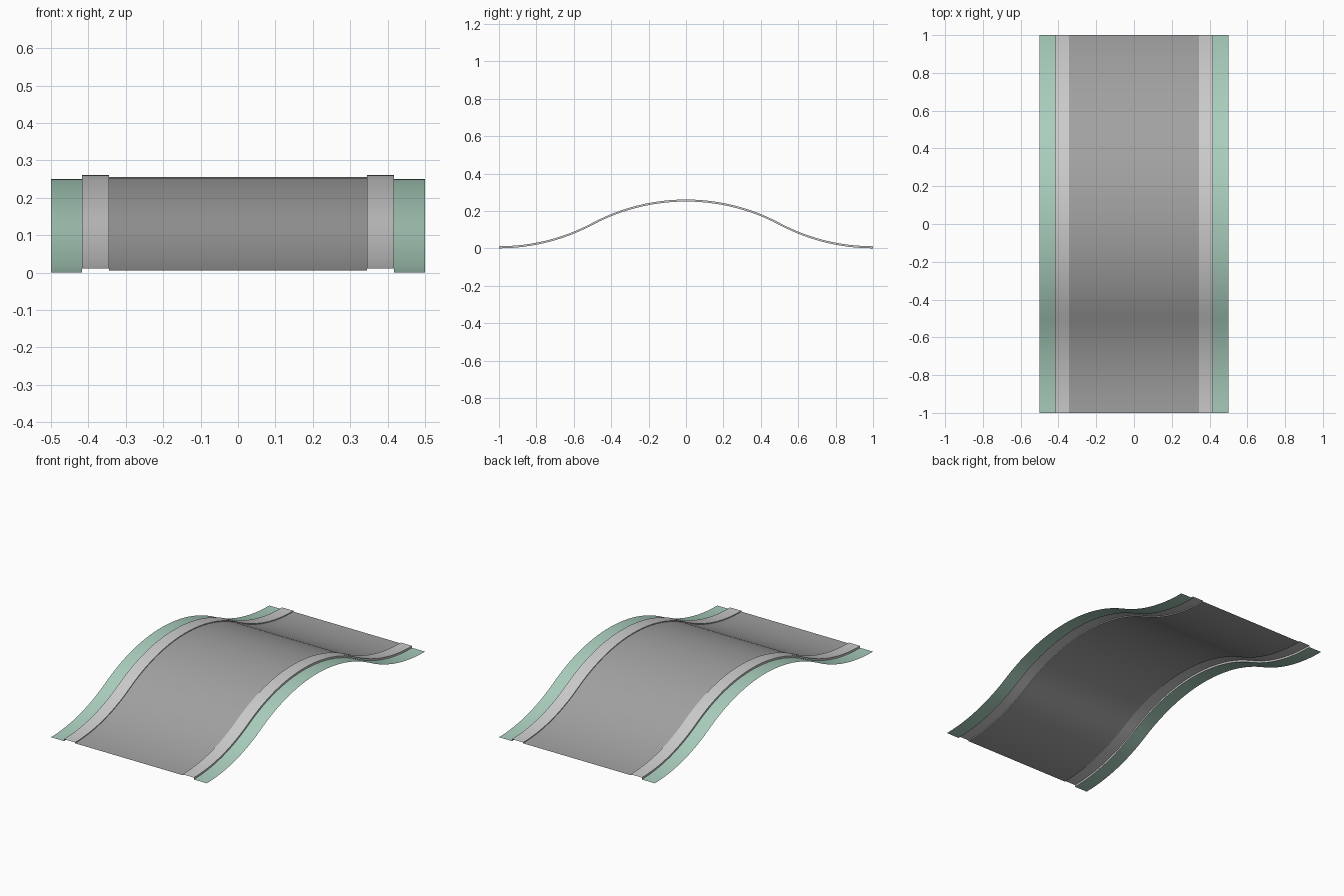
import bpy, bmesh
from math import sin, cos, asin

if "Cube" in bpy.data.objects:
    bpy.data.objects.remove(bpy.data.objects["Cube"])

R = 1.0625              # radius of the arcs forming the hill
A = asin(0.5 / R)       # sweep of each quarter arc
N = 12                  # steps per arc


def hill_profile():
    """Points (y, z) of the hill: valley arc, crest arc, valley arc."""
    valley = [(-1 + R * sin(A * i / N), R - R * cos(A * i / N)) for i in range(N)]
    crest = [(R * sin(A * i / N), 0.25 - R + R * cos(A * i / N)) for i in range(-N, 1)]
    half = valley + crest
    return half + [(-y, z) for y, z in reversed(half[:-1])]


def material(name, colour):
    m = bpy.data.materials.new(name)
    m.diffuse_color = (*colour, 1)
    m.use_nodes = True
    m.node_tree.nodes["Principled BSDF"].inputs["Base Color"].default_value = m.diffuse_color
    return m


def strip(name, section, mat=None, mirror=False):
    """Sweep an open (x, height) section along the hill."""
    bm = bmesh.new()
    rows = [[bm.verts.new((x, y, z + h)) for x, h in section] for y, z in hill_profile()]
    for a, b in zip(rows, rows[1:]):
        for i in range(len(section) - 1):
            bm.faces.new((a[i], a[i + 1], b[i + 1], b[i]))
    me = bpy.data.meshes.new(name)
    bm.to_mesh(me)
    bm.free()
    ob = bpy.data.objects.new(name, me)
    bpy.context.collection.objects.link(ob)
    if mat:
        me.materials.append(mat)
    if mirror:
        ob.modifiers.new("mirror", 'MIRROR')
    bpy.ops.object.select_all(action='DESELECT')
    ob.select_set(True)
    bpy.context.view_layer.objects.active = ob
    bpy.ops.object.shade_smooth_by_angle()


asphalt = material("asphalt", (0.36, 0.36, 0.36))
grass = material("grass", (0.40, 0.62, 0.51))

# road surface
strip("road", [(-0.345, 0.006), (0.345, 0.006)], asphalt)
# raised kerbs with short side walls
strip("kerbs", [(0.345, 0.006), (0.345, 0.011), (0.417, 0.011), (0.417, 0)], mirror=True)
# grass verges
strip("verges", [(0.417, 0), (0.5, 0)], grass, mirror=True)
